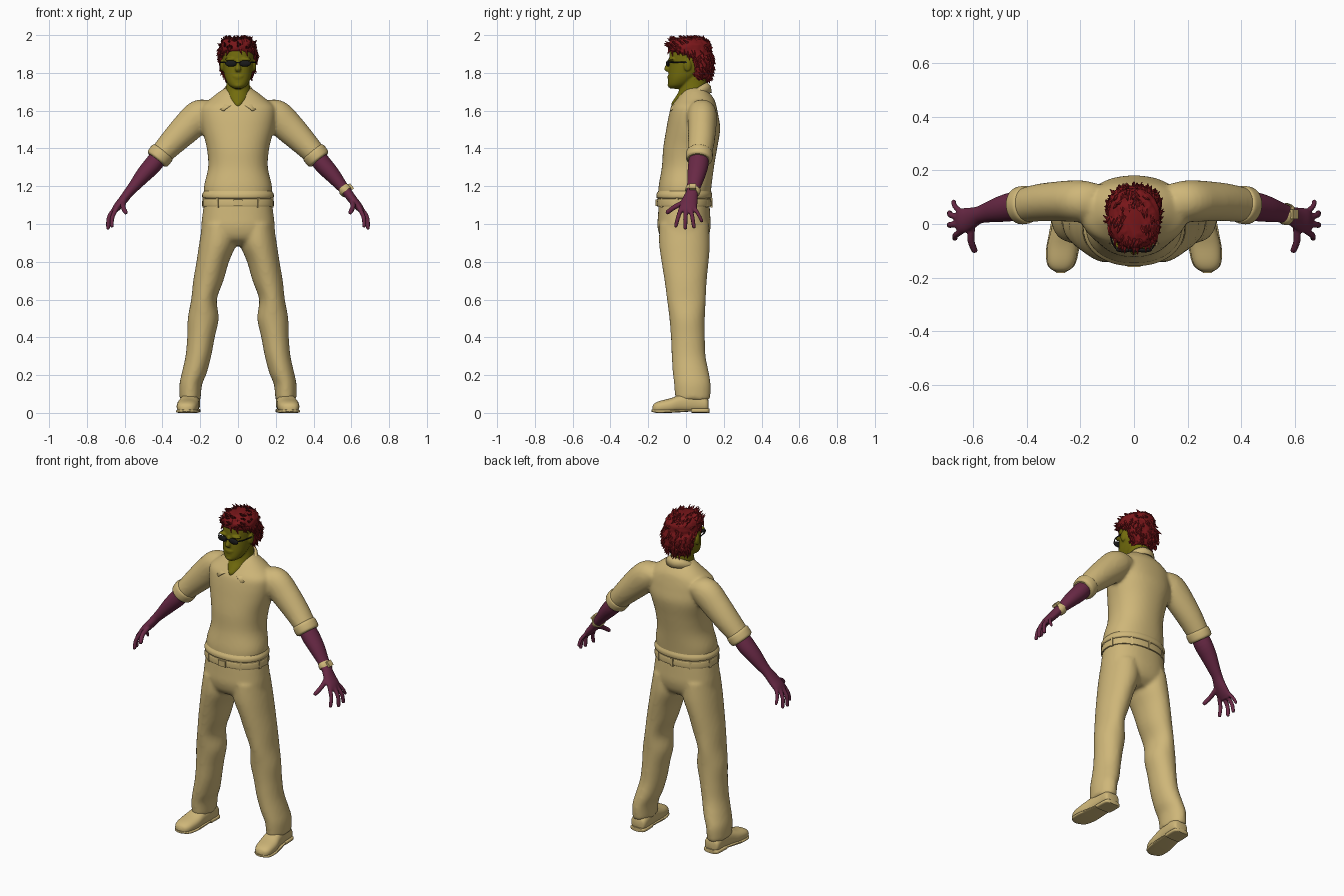
import bpy, bmesh, math, random
from mathutils import Vector, Matrix, noise

random.seed(4)


def mat(name, rgb):
    m = bpy.data.materials.new(name)
    m.diffuse_color = (*rgb, 1)
    return m


CLOTH = mat("tan_cloth", (0.62, 0.47, 0.19))
SKIN = mat("plum_skin", (0.14, 0.022, 0.06))
FACE = mat("olive_skin", (0.17, 0.15, 0.004))
HAIR = mat("red_hair", (0.19, 0.008, 0.010))
BLACK = mat("black", (0.01, 0.01, 0.01))


def loft(bm, keys, n=32, steps=4, up=(0, 1, 0), axis=None, p=2.0, floor=None):
    """Closed tube through keys (x, y, z, half width, half depth), smoothly interpolated."""
    k = [Vector(q) for q in keys]
    k = [2 * k[0] - k[1]] + k + [2 * k[-1] - k[-2]]
    pts = []
    for i in range(1, len(k) - 2):
        a, b, c, d = k[i - 1:i + 3]
        for s in range(steps):
            t = s / steps
            pts.append(0.5 * (2 * b + (c - a) * t + (2 * a - 5 * b + 4 * c - d) * t * t
                              + (3 * b - a - 3 * c + d) * t ** 3))
    pts.append(k[-2])
    rings = []
    for i, q in enumerate(pts):
        lo, hi = pts[max(i - 1, 0)], pts[min(i + 1, len(pts) - 1)]
        t = Vector(axis) if axis else (Vector(hi[:3]) - Vector(lo[:3])).normalized()
        v = Vector(up)
        v = (v - t * v.dot(t)).normalized()
        u = v.cross(t)
        ring = []
        for j in range(n):
            w = 2 * math.pi * j / n
            c, s = math.cos(w), math.sin(w)
            co = (Vector(q[:3]) + u * max(q[3], .001) * math.copysign(abs(c) ** (2 / p), c)
                  + v * max(q[4], .001) * math.copysign(abs(s) ** (2 / p), s))
            if floor is not None:
                co.z = max(co.z, floor)
            ring.append(bm.verts.new(co))
        rings.append(ring)
    for r, s in zip(rings, rings[1:]):
        for j in range(n):
            bm.faces.new((r[j], r[(j + 1) % n], s[(j + 1) % n], s[j]))
    bm.faces.new(rings[0][::-1])
    bm.faces.new(rings[-1])


def ball(bm, c, r):
    bmesh.ops.create_uvsphere(bm, u_segments=20, v_segments=12, radius=1,
                              matrix=Matrix.Translation(c) @ Matrix.Diagonal((*r, 1)))


def box(bm, c, s, rot=Matrix()):
    bmesh.ops.create_cube(bm, size=1, matrix=Matrix.Translation(c) @ rot @ Matrix.Diagonal((*s, 1)))


def finish(name, bm, m, mirror=False, voxel=0, smooth=0, solid=0):
    bmesh.ops.recalc_face_normals(bm, faces=bm.faces)
    me = bpy.data.meshes.new(name)
    bm.to_mesh(me)
    bm.free()
    ob = bpy.data.objects.new(name, me)
    bpy.context.collection.objects.link(ob)
    me.materials.append(m)
    bpy.ops.object.select_all(action='DESELECT')
    ob.select_set(True)
    bpy.context.view_layer.objects.active = ob
    bpy.ops.object.shade_smooth_by_angle(angle=math.radians(40))
    if mirror:
        ob.modifiers.new("mirror", 'MIRROR').use_mirror_merge = False
    if solid:
        ob.modifiers.new("thickness", 'SOLIDIFY').thickness = solid
    if voxel:
        r = ob.modifiers.new("fuse", 'REMESH')
        r.mode, r.voxel_size, r.use_smooth_shade = 'VOXEL', voxel, True
        s = ob.modifiers.new("relax", 'SMOOTH')
        s.factor, s.iterations = 0.5, smooth
    return ob


Z = (0, 0, 1)

# shirt: torso and both sleeves fused
bm = bmesh.new()
loft(bm, [(0, -.01, 1.135, .176, .138), (0, -.005, 1.2, .18, .14), (0, .01, 1.3, .158, .138),
          (0, .022, 1.4, .165, .143), (0, .038, 1.5, .19, .143), (0, .04, 1.57, .2, .132),
          (0, .042, 1.62, .195, .12), (0, .05, 1.66, .15, .1), (0, .05, 1.7, .1, .07),
          (0, .05, 1.72, .07, .05)], n=48, axis=Z, p=2.2)
for s in (1, -1):
    loft(bm, [(s * .14, .08, 1.6, .06, .07), (s * .2, .085, 1.575, .085, .078), (s * .27, .085, 1.51, .082, .075),
              (s * .35, .08, 1.43, .07, .07), (s * .43, .068, 1.345, .056, .062)])
finish("shirt", bm, CLOTH, voxel=.01, smooth=6)

# rolled sleeve cuffs
bm = bmesh.new()
loft(bm, [(.395, .073, 1.385, .058, .06), (.402, .072, 1.376, .067, .07), (.424, .069, 1.347, .066, .07),
          (.431, .068, 1.338, .056, .06)])
finish("sleeve_cuffs", bm, CLOTH, mirror=True)

# collar: sloping band folded outward, open at the front
bm = bmesh.new()
rows = []
for i in range(41):
    t = abs(i / 20 - 1)
    f = math.radians(168) * (i / 20 - 1)
    z = 1.75 - .12 * ((1 - math.cos(f)) / 2) ** 1.2
    top = Vector((.078 * math.sin(f), .025 + .088 * math.cos(f), z))
    low = Vector((.108 * math.sin(f * .8), .025 + .112 * math.cos(f), z - .055 + .025 * t))
    mid = (top + low) / 2 + Vector((.006 * math.sin(f), .006 * math.cos(f), .008))
    rows.append([bm.verts.new(c) for c in (top, mid, low)])
for a, b in zip(rows, rows[1:]):
    for j in (0, 1):
        bm.faces.new((a[j], a[j + 1], b[j + 1], b[j]))
finish("shirt_collar", bm, CLOTH, solid=.008)

# trousers: hips and both legs fused
bm = bmesh.new()
loft(bm, [(0, -.01, 1.135, .176, .132), (0, -.01, 1.05, .188, .138), (0, -.01, .98, .195, .14),
          (0, -.008, .92, .19, .12), (0, 0, .885, .14, .07)], n=48, axis=Z, p=2.3)
for s in (1, -1):
    loft(bm, [(s * x, y, z, a, b) for x, y, z, a, b in (
        (.1, -.01, 1.0, .088, .13), (.107, -.008, .9, .098, .135), (.134, -.005, .8, .086, .125),
        (.157, -.002, .7, .08, .112), (.18, .002, .6, .068, .103), (.184, .006, .5, .082, .094),
        (.196, .01, .4, .073, .09), (.21, .014, .3, .068, .09), (.232, .026, .21, .066, .096),
        (.25, .034, .15, .06, .097), (.254, .036, .07, .056, .093))], axis=Z)
finish("trousers", bm, CLOTH, voxel=.01, smooth=6)

# waistband: shirt hem roll, belt, loops and buckle
bm = bmesh.new()
loft(bm, [(0, -.01, 1.135, .176, .136), (0, -.01, 1.14, .188, .146), (0, -.009, 1.158, .189, .147),
          (0, -.007, 1.175, .179, .139)], n=48, axis=Z, p=2.2)
finish("shirt_hem", bm, CLOTH)
bm = bmesh.new()
loft(bm, [(0, -.01, 1.092, .182, .135), (0, -.01, 1.096, .19, .144), (0, -.01, 1.13, .188, .143),
          (0, -.01, 1.134, .178, .135)], n=48, axis=Z, p=2.2)
for d in (35, 75, 105, 145, 180, 215, 255, 285, 325):
    w = math.radians(d - 90)
    box(bm, (.188 * math.cos(w), -.01 + .144 * math.sin(w), 1.113), (.01, .014, .05), Matrix.Rotation(w, 4, 'Z'))
box(bm, (0, -.155, 1.113), (.05, .012, .036))
finish("belt", bm, CLOTH)

# shoes with sole and heel
bm = bmesh.new()
loft(bm, [(.25, .12, .04, .02, .02), (.25, .108, .045, .046, .04), (.25, .05, .055, .05, .055),
          (.257, -.02, .05, .052, .05), (.265, -.08, .038, .058, .04), (.271, -.14, .03, .052, .033),
          (.273, -.168, .025, .036, .024), (.273, -.178, .02, .012, .012)],
     up=Z, axis=(0, -1, 0), p=2.4, floor=.012)
finish("shoes", bm, CLOTH, mirror=True)
bm = bmesh.new()
for keys in ([(.25, .125, .012, .03, .012), (.25, .11, .012, .05, .012), (.252, .04, .012, .052, .012),
              (.253, .03, .012, .05, .012)],
             [(.253, .04, .014, .05, .006), (.262, -.05, .01, .058, .008), (.267, -.1, .009, .061, .009),
              (.272, -.155, .009, .05, .009), (.273, -.182, .012, .015, .006)]):
    loft(bm, keys, up=Z, axis=(0, -1, 0), p=4)
finish("shoe_soles", bm, CLOTH, mirror=True)

# forearms and hands fused with five fingers
for side, s in (("left", 1), ("right", -1)):
    bm = bmesh.new()
    paths = [[(.40, .07, 1.38, .045, .05), (.45, .065, 1.315, .048, .054), (.5, .055, 1.26, .042, .048),
              (.55, .042, 1.2, .031, .037), (.58, .033, 1.165, .026, .033), (.61, .02, 1.125, .024, .042),
              (.64, .012, 1.09, .021, .047), (.658, .01, 1.065, .014, .04)]]
    for a, b, c, r in (((.642, -.025, 1.085), (.665, -.042, 1.035), (.668, -.054, .988), .0115),
                       ((.65, 0, 1.085), (.683, -.003, 1.035), (.688, -.004, .977), .012),
                       ((.65, .022, 1.085), (.683, .034, 1.035), (.688, .042, .983), .0115),
                       ((.642, .042, 1.09), (.668, .066, 1.05), (.672, .084, 1.015), .010),
                       ((.605, .0, 1.12), (.608, -.06, 1.09), (.594, -.1, 1.06), .0135)):
        end = Vector(c) + (Vector(c) - Vector(b)).normalized() * .007
        paths.append([(*a, r * 1.1, r * 1.1), (*b, r, r), (*c, r * .85, r * .85), (*end, .003, .003)])
    for i, q in enumerate(paths):
        loft(bm, [(s * k[0], *k[1:]) for k in q], n=24 if i == 0 else 12, up=(0, 1, 0) if i < 5 else (1, 0, 0))
    finish(side + "_arm_and_hand", bm, SKIN, voxel=.005, smooth=3)

# wrist watch on one arm
bm = bmesh.new()
loft(bm, [(.562, .039, 1.186, .031, .037), (.564, .038, 1.184, .035, .041), (.575, .035, 1.17, .034, .04),
          (.577, .034, 1.168, .03, .036)], steps=2)
box(bm, (.598, .036, 1.198), (.014, .036, .034), Matrix.Rotation(math.radians(-40), 4, 'Y'))
finish("wrist_watch", bm, CLOTH)

# head and neck fused with nose, brow, lips, chin and ears
bm = bmesh.new()
loft(bm, [(0, .03, 1.59, .05, .08), (0, .01, 1.63, .035, .088), (0, .02, 1.66, .06, .084),
          (0, .035, 1.7, .066, .075), (0, .04, 1.75, .061, .068), (0, .04, 1.82, .06, .06)], axis=Z)
loft(bm, [(0, -.06, 1.716, .02, .022), (0, -.042, 1.735, .048, .052), (0, -.02, 1.77, .067, .074),
          (0, .005, 1.81, .077, .097), (0, .015, 1.85, .081, .104), (0, .02, 1.9, .083, .108),
          (0, .02, 1.95, .075, .098), (0, .02, 1.98, .045, .06)], axis=Z, p=2.2)
loft(bm, [(0, -.085, 1.87, .009, .01), (0, -.093, 1.845, .01, .012), (0, -.1, 1.822, .016, .016),
          (0, -.096, 1.808, .013, .012)], n=16, axis=Z)
ball(bm, (0, -.089, 1.782), (.028, .01, .006))
ball(bm, (0, -.088, 1.772), (.024, .01, .006))
ball(bm, (0, -.078, 1.735), (.026, .02, .016))
for s in (1, -1):
    ball(bm, (s * .04, -.078, 1.872), (.032, .016, .009))
    ball(bm, (s * .086, .008, 1.84), (.010, .02, .032))
finish("head", bm, FACE, voxel=.005, smooth=2)

# hair: noisy cap plus short tufts
bm = bmesh.new()
loft(bm, [(0, .07, 1.765, .058, .045), (0, .078, 1.8, .08, .06), (0, .08, 1.84, .092, .062),
          (0, .07, 1.88, .098, .072), (0, .025, 1.912, .099, .108), (0, .02, 1.95, .095, .112),
          (0, .015, 1.975, .074, .09), (0, .015, 1.988, .04, .05)], n=56, steps=5, axis=Z, p=2.1)
bm.normal_update()
spots = [(v.co.copy(), Vector((v.co.x, v.co.y - .02, (v.co.z - 1.88) * .9)).normalized())
         for v in bm.verts]
for v, (c, d) in zip(bm.verts, spots):
    v.co += d * .007 * noise.noise(c * 70)
for c, d in random.sample(spots, 260):
    flow = Vector((0, -.7, .25)) if c.z > 1.93 else Vector((0, .2, -.9))
    aim = (d * .45 + flow + Vector([random.uniform(-.3, .3) for _ in range(3)])).normalized()
    bmesh.ops.create_cone(bm, cap_ends=True, segments=5, radius1=.009, radius2=.001, depth=.034,
                          matrix=Matrix.Translation(c + aim * .008) @ aim.to_track_quat('Z', 'Y').to_matrix().to_4x4())
for v in bm.verts:
    v.co.z = min(v.co.z, 2.0)
top = max(bm.verts, key=lambda v: v.co.z)
top.co.z = 2.0
finish("hair", bm, HAIR)

# sunglasses
bm = bmesh.new()
ball(bm, (.037, -.096, 1.85), (.031, .010, .017))
loft(bm, [(.067, -.092, 1.856, .003, .004), (.084, -.06, 1.857, .003, .004), (.092, .005, 1.855, .003, .004)],
     n=8, up=Z)
loft(bm, [(0, -.103, 1.856, .003, .003), (.012, -.102, 1.855, .003, .003)], n=8, up=Z)
finish("sunglasses", bm, BLACK, mirror=True)
